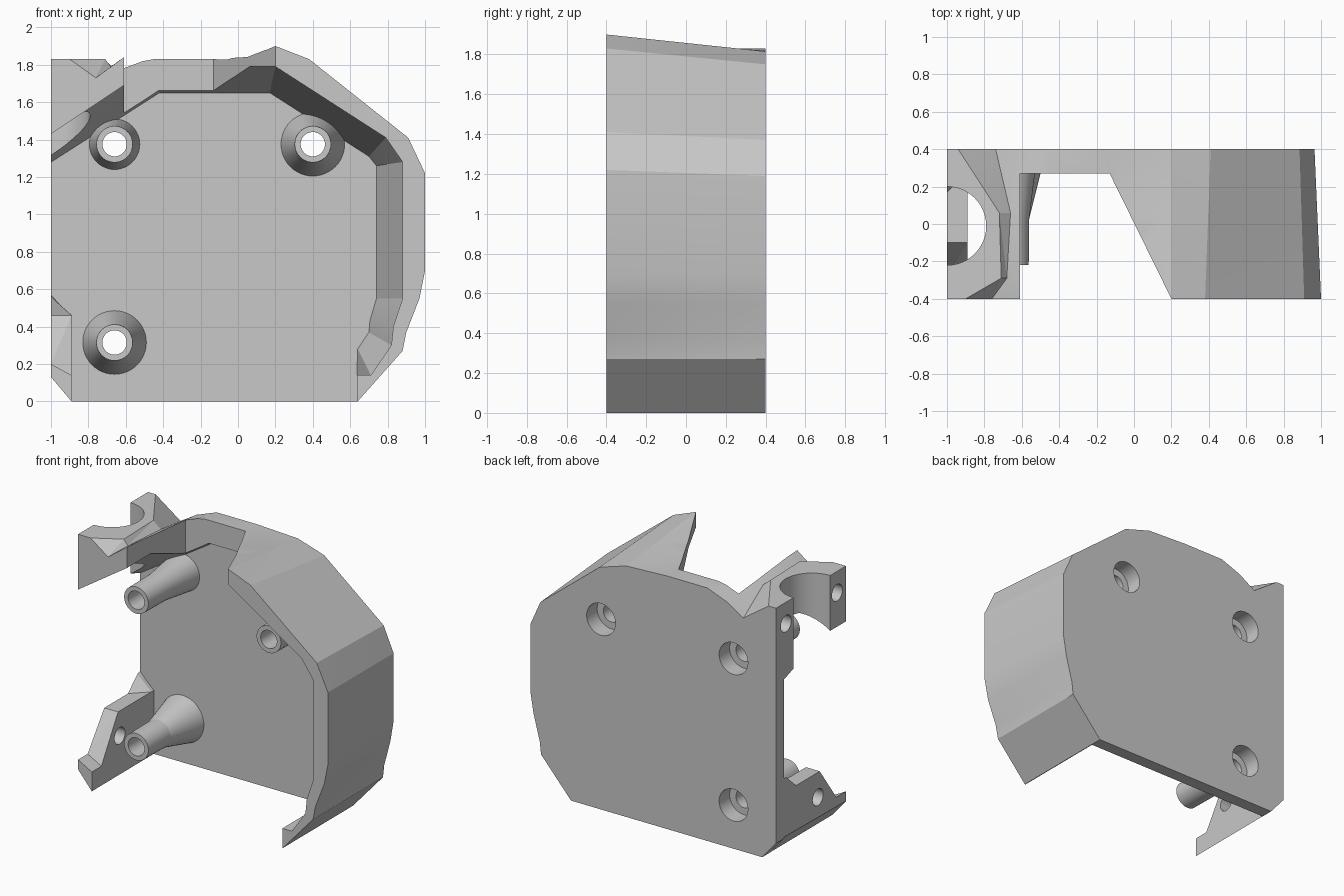
import bpy, bmesh, math
from mathutils import Matrix, Vector

if "Cube" in bpy.data.objects:
    bpy.data.objects.remove(bpy.data.objects["Cube"])

grey = bpy.data.materials.new("matte_grey")
grey.use_nodes = True
colour = (0.58, 0.58, 0.58, 1)
grey.diffuse_color = colour
grey.node_tree.nodes["Principled BSDF"].inputs["Base Color"].default_value = colour

FRONT, FLOOR, BACK = -0.4, 0.31, 0.4


def loft(name, sections):
    """Closed solid through matching rings of 3D points."""
    bm = bmesh.new()
    rings = [[bm.verts.new(p) for p in ring] for ring in sections]
    for a, b in zip(rings, rings[1:]):
        for i in range(len(a)):
            j = (i + 1) % len(a)
            bm.faces.new((a[i], a[j], b[j], b[i]))
    bm.faces.new(rings[0][::-1])
    bm.faces.new(rings[-1])
    bm.normal_update()
    bmesh.ops.triangulate(bm, faces=bm.faces)
    # Make every solid face outwards
    if bm.calc_volume(signed=True) < 0:
        bmesh.ops.reverse_faces(bm, faces=bm.faces)
    bm.normal_update()
    mesh = bpy.data.meshes.new(name)
    bm.to_mesh(mesh)
    bm.free()
    mesh.materials.append(grey)
    obj = bpy.data.objects.new(name, mesh)
    bpy.context.collection.objects.link(obj)
    return obj


def at_y(points, y):
    return [(x, y, z) for x, z in points]


def turned(name, centre, axis, profile):
    """Solid of revolution; profile holds (radius, distance along axis)."""
    rot = Vector((0, 0, 1)).rotation_difference(Vector(axis)).to_matrix().to_4x4()
    place = Matrix.Translation(centre) @ rot
    n = 48
    rings = [[place @ Vector((r * math.cos(math.tau * i / n),
                              r * math.sin(math.tau * i / n), d))
              for i in range(n)] for r, d in profile]
    return loft(name, rings)


def combine(target, tool, operation):
    mod = target.modifiers.new("combine", 'BOOLEAN')
    mod.operation, mod.solver, mod.object = operation, 'EXACT', tool
    graph = bpy.context.evaluated_depsgraph_get()
    mesh = bpy.data.meshes.new_from_object(target.evaluated_get(graph))
    target.modifiers.clear()
    target.data = mesh
    bpy.data.objects.remove(tool)


# Outer shell, slightly wider at the front
back_rim = [(-1, .13), (-.89, 0), (.64, 0), (.88, .27), (.89, .36), (.94, .55),
            (.965, .7), (.965, 1.19), (.885, 1.37), (.41, 1.75), (.2, 1.815),
            (-.13, 1.83), (-.45, 1.83)]
front_rim = [(-1, .13), (-.89, 0), (.64, 0), (.88, .27), (.9, .37), (.97, .55),
             (1, .7), (1, 1.22), (.91, 1.41), (.38, 1.83), (.2, 1.9),
             (-.13, 1.83), (-.45, 1.83)]
# Grooved upper corner, one outline per depth
corner = {BACK: [(-.61, 1.77), (-.74, 1.69), (-.94, 1.83)],
          .06: [(-.61, 1.8), (-.66, 1.78), (-.72, 1.83)],
          -.29: [(-.61, 1.835), (-.68, 1.79), (-.71, 1.83)],
          FRONT: [(-.61, 1.84), (-.76, 1.73), (-.9, 1.83)]}
sections = []
for y, groove in corner.items():
    t = (BACK - y) / (BACK - FRONT)
    rim = [Vector(a).lerp(Vector(b), t) for a, b in zip(back_rim, front_rim)]
    sections.append(at_y([tuple(p) for p in rim] + groove + [(-1, 1.83)], y))
housing = loft("housing", sections)

# Interior hollow with a sloped transition to the floor
wall_inner = [(.635, -.1), (.635, .14), (.71, .14), (.82, .3), (.83, .4), (.88, .55),
              (.88, 1.28), (.79, 1.41), (.2, 1.79), (.06, 1.79), (-.46, 1.79),
              (-1.1, 1.363), (-1.1, -.1)]
floor_inner = [(.635, -.1), (.635, .14), (.64, .28), (.7, .37), (.705, .43), (.74, .55),
               (.74, 1.26), (.7, 1.31), (.17, 1.65), (.06, 1.65), (-.42, 1.65),
               (-1.1, 1.215), (-1.1, -.1)]
combine(housing, loft("hollow", [at_y(wall_inner, -.5), at_y(wall_inner, -.12),
                                 at_y(floor_inner, FLOOR)]), 'DIFFERENCE')

# Opening in the top wall
opening = [(-.61, -.6), (-.61, .27), (-.13, .27), (.2, FRONT), (.3, -.6)]
combine(housing, loft("top_opening", [[(x, y, z) for x, y in opening]
                                      for z in (1.45, 2.2)]), 'DIFFERENCE')

# Half-round clamp seat and its side screw holes
combine(housing, turned("clamp_seat", (-1, -.01, 1.0), (0, 0, 1),
                        [(.21, 0), (.21, 1.2)]), 'DIFFERENCE')
for y in (.285, -.3):
    combine(housing, turned("clamp_hole", (-1.1, y, 1.675), (1, 0, 0),
                            [(.06, 0), (.06, .32)]), 'DIFFERENCE')

# Lower side bracket with a cross hole
outer_side = [(.35, .14), (.35, .58), (.28, .56), (.17, .46), (-.1, .46),
              (-.29, .2), (FRONT, .2), (FRONT, .13)]
inner_side = [(.35, .001), (.35, .46), (.28, .46), (.17, .46), (-.1, .46),
              (-.29, .14), (FRONT, .14), (FRONT, 0)]
bracket = loft("side_bracket", [[(-1, y, z) for y, z in outer_side],
                                [(-.89, y, z) for y, z in inner_side]])
combine(bracket, turned("bracket_hole", (-1.1, -.08, .28), (1, 0, 0),
                        [(.06, 0), (.06, .4)]), 'DIFFERENCE')
combine(housing, bracket, 'UNION')

# Flared screw posts, bored through with recesses at the back
for x, z, base in ((-.66, 1.375, .135), (.4, 1.375, .17), (-.66, .315, .17)):
    combine(housing, turned("screw_post", (x, 0, z), (0, 1, 0),
                            [(.097, -.22), (.1, .03), (base, FLOOR), (base, .33)]), 'UNION')
    combine(housing, turned("screw_bore", (x, 0, z), (0, 1, 0),
                            [(.065, -.5), (.065, .28), (.115, .28), (.115, .6)]), 'DIFFERENCE')

bpy.ops.object.select_all(action='DESELECT')
housing.select_set(True)
bpy.context.view_layer.objects.active = housing
bpy.ops.object.shade_smooth_by_angle(angle=math.radians(12))
